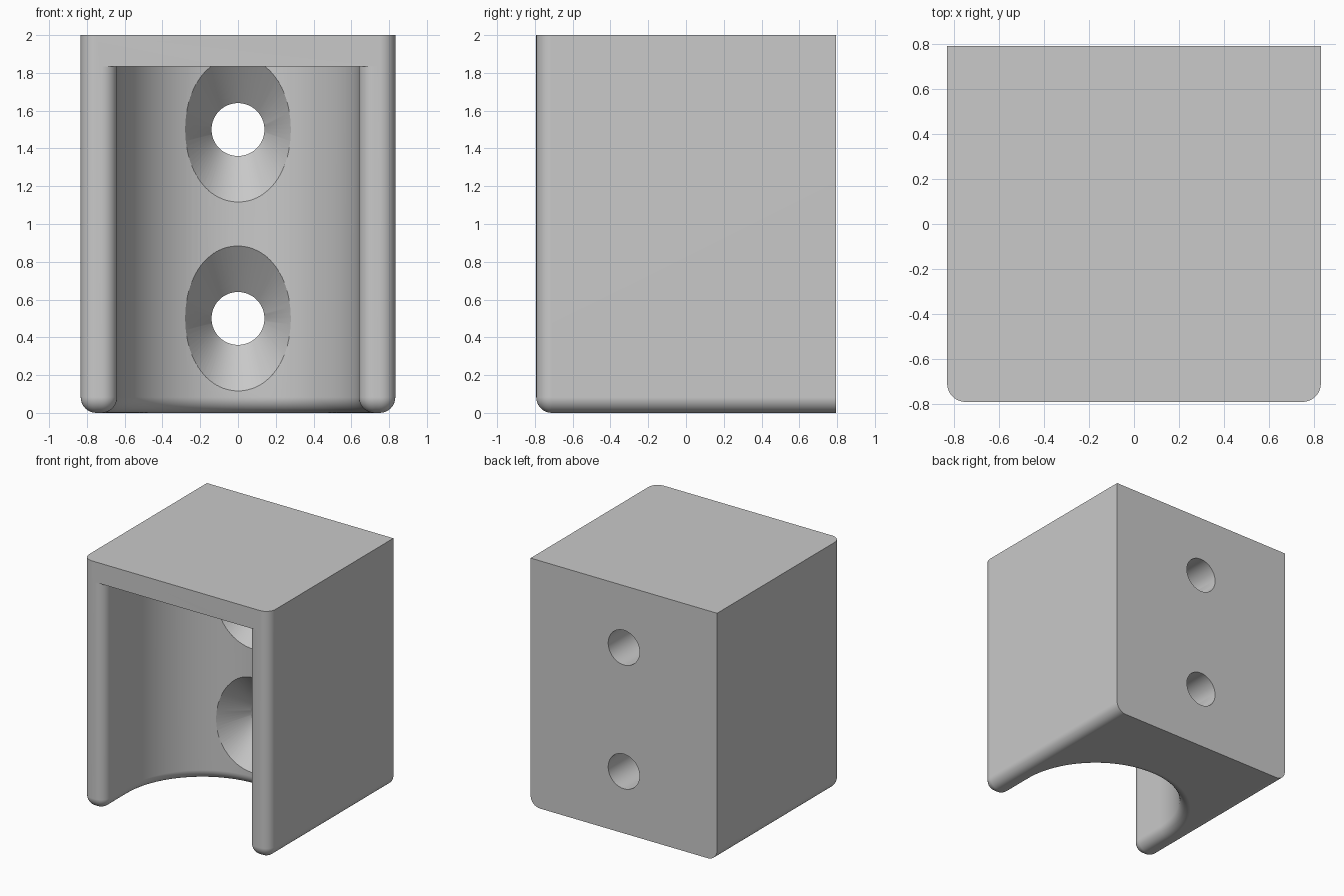
import bpy, bmesh, math

if "Cube" in bpy.data.objects:
    bpy.data.objects.remove(bpy.data.objects["Cube"])

W, B, H = 0.833, 0.793, 2.0        # half width, half depth, height
R, CY, CEIL = 0.64, -0.455, 1.835  # channel radius, channel centre y, channel ceiling
F = 0.083                          # fillet radius
N = 8                              # fillet segments
ARC = 64                           # channel arc segments
SEG = 96                           # screw hole segments

grey = bpy.data.materials.new("plain_grey")
grey.diffuse_color = (0.585, 0.585, 0.585, 1)
grey.use_nodes = True
grey.node_tree.nodes["Principled BSDF"].inputs["Base Color"].default_value = grey.diffuse_color


def arc(cx, cy, r, a0, a1, n):
    """Points along an arc, angles in degrees."""
    return [(cx + r * math.cos(math.radians(a0 + (a1 - a0) * i / n)),
             cy + r * math.sin(math.radians(a0 + (a1 - a0) * i / n))) for i in range(n + 1)]


def section(d):
    """Outer and channel halves of the U outline, inset by d (back stays put)."""
    r, y = F - d, -B + F
    outer = (arc(W - F, y, r, 270, 360, N) + [(W - d, B), (-W + d, B)]
             + arc(-W + F, y, r, 180, 270, N))
    inner = (arc(-R - F, y, r, 270, 360, N) + arc(0, CY, R + d, 180, 0, ARC)
             + arc(R + F, y, r, 180, 270, N))
    return outer, inner


def make_object(name, bm):
    bmesh.ops.recalc_face_normals(bm, faces=bm.faces)
    mesh = bpy.data.meshes.new(name)
    bm.to_mesh(mesh)
    bm.free()
    mesh.materials.append(grey)
    obj = bpy.data.objects.new(name, mesh)
    bpy.context.collection.objects.link(obj)
    return obj


def make_block():
    bm = bmesh.new()
    # lower body: U outlines lofted through the bottom fillet up to the ceiling
    levels = []
    for i in range(N + 1):
        a = math.radians(90 * i / N)
        levels.append((F * (1 - math.sin(a)), F * (1 - math.cos(a))))
    levels.append((0, CEIL))
    rings = []
    for d, z in levels:
        outer, inner = section(d)
        rings.append([bm.verts.new((x, y, z)) for x, y in outer + inner])
    n = len(rings[0])
    for lo, hi in zip(rings, rings[1:]):
        for i in range(n):
            j = (i + 1) % n
            bm.faces.new((lo[i], lo[j], hi[j], hi[i]))
    bm.faces.new(rings[0])
    # closed cap over the channel
    k = len(section(0)[0])
    under = rings[-1]
    top = [bm.verts.new((v.co.x, v.co.y, H)) for v in under[:k]]
    for i in range(k - 1):
        bm.faces.new((under[i], under[i + 1], top[i + 1], top[i]))
    bm.faces.new(top)
    bm.faces.new(under[k:])
    bm.faces.new((under[k - 1], under[k], under[-1], under[0], top[0], top[k - 1]))
    bmesh.ops.remove_doubles(bm, verts=bm.verts, dist=1e-5)
    return make_object("channel_block", bm)


def make_screw_hole(z):
    """Round hole with an oval countersink, trimmed at the ceiling."""
    bm = bmesh.new()
    rings = []
    for y, a, c in ((0.05, 0.32, 0.566), (0.365, 0.14, 0.14), (1.0, 0.14, 0.14)):
        rings.append([bm.verts.new((a * math.cos(t), y, z + c * math.sin(t)))
                      for t in (2 * math.pi * i / SEG for i in range(SEG))])
    for lo, hi in zip(rings, rings[1:]):
        for i in range(SEG):
            j = (i + 1) % SEG
            bm.faces.new((lo[i], lo[j], hi[j], hi[i]))
    bm.faces.new(rings[0])
    bm.faces.new(rings[-1])
    bmesh.ops.bisect_plane(bm, geom=bm.verts[:] + bm.edges[:] + bm.faces[:],
                           plane_co=(0, 0, CEIL - 0.001), plane_no=(0, 0, 1), clear_outer=True)
    bmesh.ops.holes_fill(bm, edges=[e for e in bm.edges if e.is_boundary], sides=0)
    obj = make_object("screw_hole_cutter", bm)
    obj.hide_render = True
    return obj


block = make_block()
bpy.context.view_layer.objects.active = block
block.select_set(True)

# drill the two screw holes through the back wall
for z in (0.5, 1.5):
    cutter = make_screw_hole(z)
    mod = block.modifiers.new("drill", "BOOLEAN")
    mod.operation, mod.solver, mod.object = "DIFFERENCE", "EXACT", cutter
    bpy.ops.object.modifier_apply(modifier=mod.name)
    bpy.data.objects.remove(cutter)

bpy.ops.object.shade_smooth_by_angle(angle=math.radians(30))
weighted = block.modifiers.new("clean_normals", "WEIGHTED_NORMAL")
weighted.keep_sharp = True
